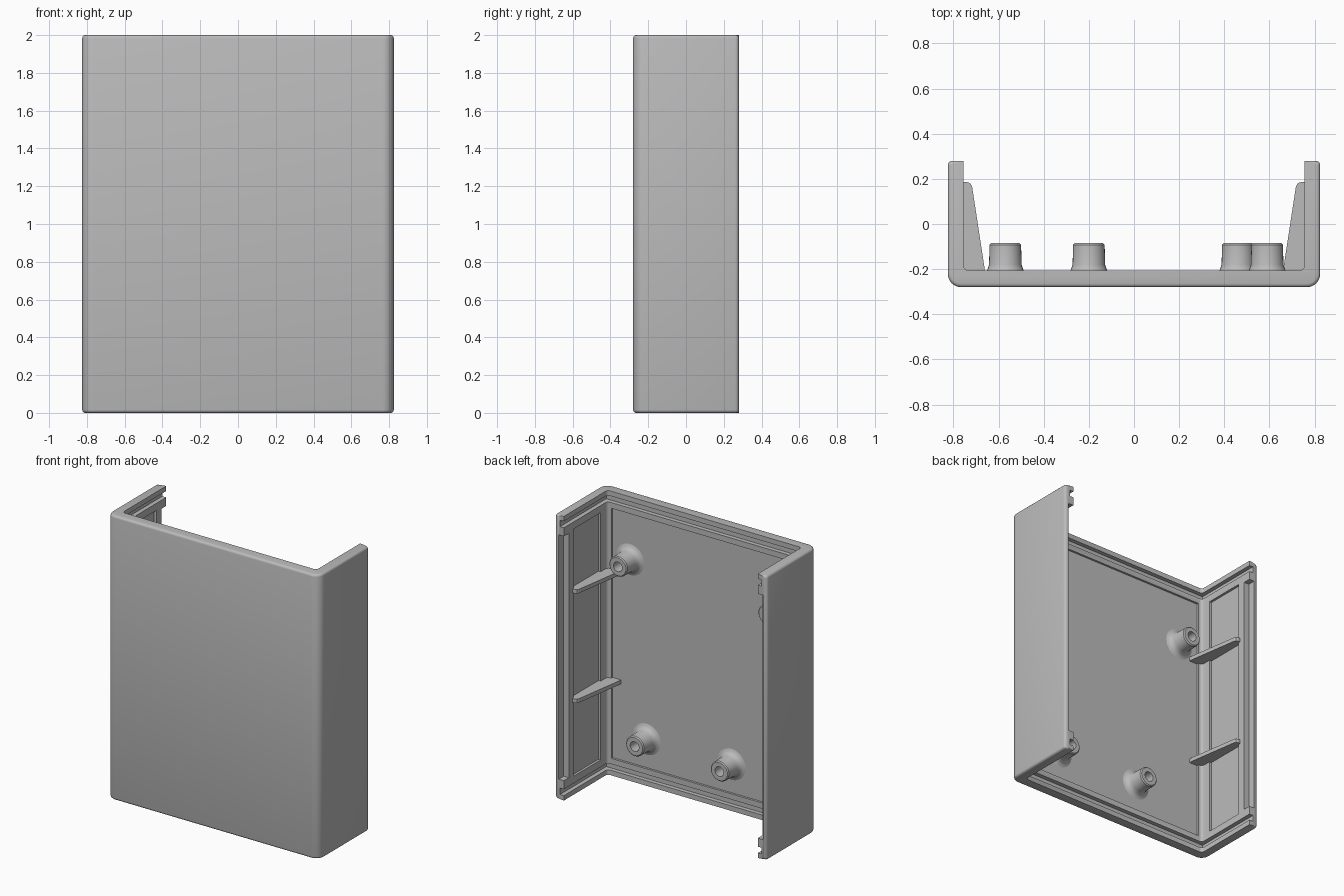
import bpy, bmesh, math
from mathutils import Vector, Matrix

if "Cube" in bpy.data.objects:
    bpy.data.objects.remove(bpy.data.objects["Cube"], do_unlink=True)

grey = bpy.data.materials.new("plain grey plastic")
grey.use_nodes = True
GREY = (0.5, 0.5, 0.5, 1)
grey.diffuse_color = GREY
grey.node_tree.nodes["Principled BSDF"].inputs["Base Color"].default_value = GREY

W, D, H = 0.825, 0.28, 2.0      # half width, half depth, height
WALL_X, FLOOR_Y = 0.755, -0.205  # inner faces of the walls and floor


def make(name, bm):
    bmesh.ops.recalc_face_normals(bm, faces=bm.faces)
    mesh = bpy.data.meshes.new(name)
    bm.to_mesh(mesh)
    bm.free()
    mesh.materials.append(grey)
    ob = bpy.data.objects.new(name, mesh)
    bpy.context.collection.objects.link(ob)
    return ob


def smooth(ob):
    bpy.ops.object.select_all(action='DESELECT')
    ob.select_set(True)
    bpy.context.view_layer.objects.active = ob
    bpy.ops.object.shade_smooth_by_angle(angle=math.radians(35))


def arc(cx, cy, r, start, end, steps):
    angles = [math.radians(start + (end - start) * i / steps) for i in range(steps + 1)]
    return [(cx + r * math.cos(a), cy + r * math.sin(a)) for a in angles]


def prism(points, z0, z1):
    bm = bmesh.new()
    face = bm.faces.new([bm.verts.new((x, y, z0)) for x, y in points])
    top = bmesh.ops.extrude_face_region(bm, geom=[face])
    verts = [v for v in top["geom"] if isinstance(v, bmesh.types.BMVert)]
    bmesh.ops.translate(bm, verts=verts, vec=(0, 0, z1 - z0))
    return bm


# U-shaped shell: half profile from the inner floor corner to the outer one
half = arc(WALL_X - 0.02, FLOOR_Y + 0.02, 0.02, 270, 360, 3)
half += [(WALL_X, D)]
half += arc(W - 0.02, D - 0.02, 0.02, 90, 0, 4)
half += arc(W - 0.06, -D + 0.06, 0.06, 0, -90, 8)
bm = prism(half + [(-x, y) for x, y in reversed(half)], 0, H)


def outer(v):
    return abs(v.co.x) > WALL_X + 0.01 or v.co.y < FLOOR_Y - 0.01


rim = [e for e in bm.edges if all(outer(v) for v in e.verts)
       and abs(e.verts[0].co.z - e.verts[1].co.z) < 1e-5]
bmesh.ops.bevel(bm, geom=rim, offset=0.016, segments=3, profile=0.5, affect='EDGES')
shell = make("shell", bm)


# Panel grooves, floor and wall recesses, and the lip rabbet
def cut(x, y0, y1, z0, z1):
    cutter = make("cutter", prism([(-x, y0), (x, y0), (x, y1), (-x, y1)], z0, z1))
    cutter.hide_render = True
    mod = shell.modifiers.new("cut", 'BOOLEAN')
    mod.operation, mod.solver, mod.object = 'DIFFERENCE', 'EXACT', cutter
    bpy.context.view_layer.objects.active = shell
    bpy.ops.object.modifier_apply(modifier=mod.name)
    bpy.data.objects.remove(cutter, do_unlink=True)


for z in (0.035, H - 0.08):
    cut(0.785, -0.235, 0.5, z, z + 0.045)
cut(0.725, -0.22, 0.1, 0.12, H - 0.12)
cut(0.772, -0.13, 0.17, 0.13, H - 0.13)
cut(0.795, 0.225, 0.5, 0.14, H - 0.14)
smooth(shell)

# Hollow screw posts with flared feet
post_profile = [(0, -0.2), (0.034, -0.2), (0.034, -0.085), (0.063, -0.085), (0.07, -0.092),
                (0.072, -0.18), (0.08, -0.204), (0.095, -0.216), (0.12, -0.223)]
posts = {"upper_left_post": (0.59, 1.55), "upper_right_post": (-0.57, 1.52),
         "lower_left_post": (0.46, 0.32), "lower_right_post": (-0.2, 0.32)}
for name, (x, z) in posts.items():
    bm = bmesh.new()
    verts = [bm.verts.new((r, y, 0)) for r, y in post_profile]
    edges = [bm.edges.new(pair) for pair in zip(verts, verts[1:])]
    bmesh.ops.spin(bm, geom=verts + edges, cent=(0, 0, 0), axis=(0, 1, 0),
                   angle=math.tau, steps=32)
    bmesh.ops.remove_doubles(bm, verts=bm.verts, dist=1e-4)
    ob = make(name, bm)
    ob.location = (x, 0, z)
    smooth(ob)

# Tapered stiffening fins on both walls
fin = [(0.78, -0.225), (0.662, -0.225), (0.662, -0.195), (0.717, 0.165),
       (0.724, 0.18), (0.738, 0.185), (0.78, 0.185)]
for side, s in (("left", 1), ("right", -1)):
    for level, z in (("lower", 0.67), ("upper", 1.44)):
        make(f"{side}_{level}_fin", prism([(s * x, y) for x, y in fin], z - 0.014, z + 0.014))
